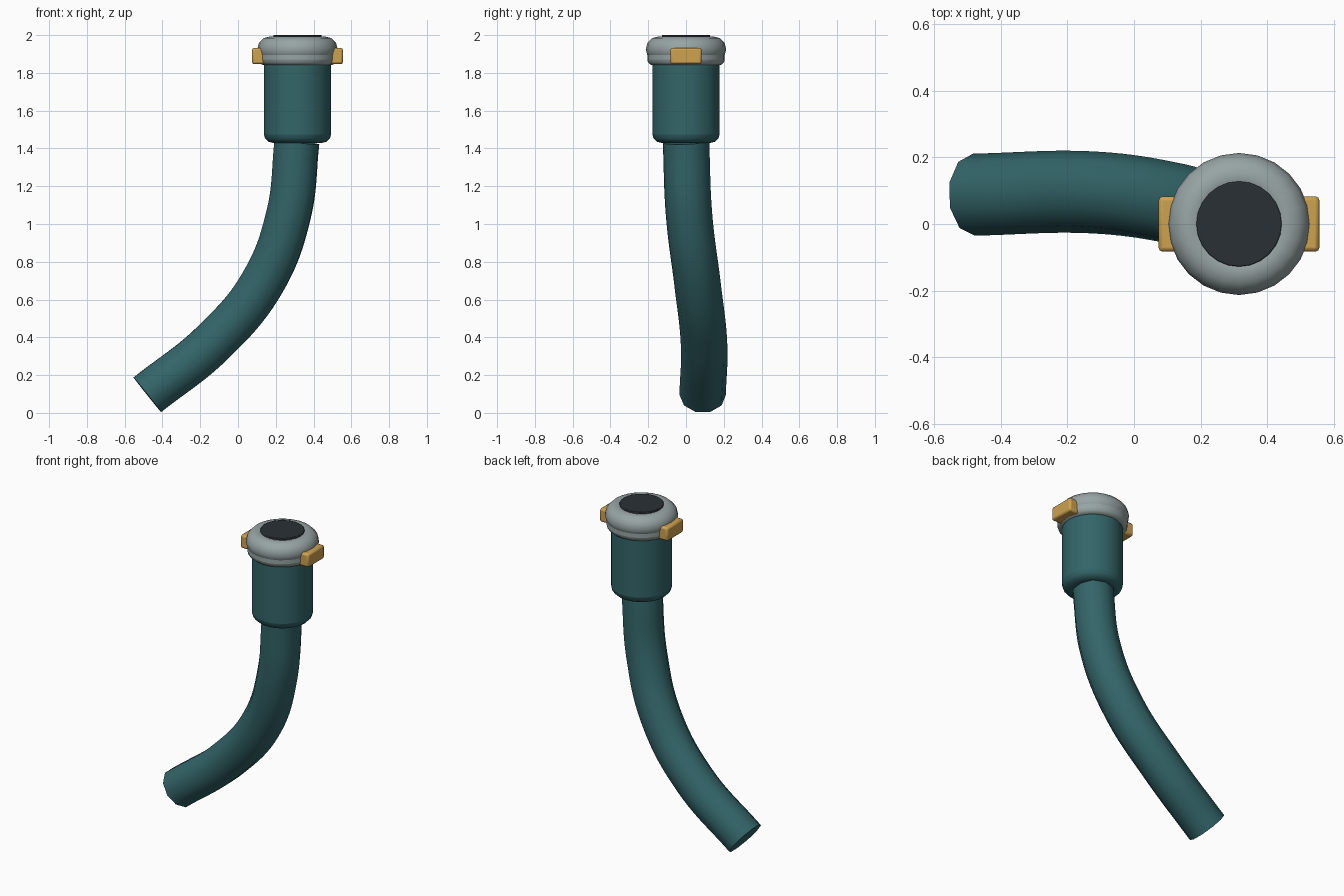
import bpy
from math import pi, cos, sin

if "Cube" in bpy.data.objects:
    bpy.data.objects.remove(bpy.data.objects["Cube"])

CX = 0.315  # axis of the head


def material(name, rgb):
    m = bpy.data.materials.new(name)
    m.diffuse_color = (*rgb, 1)
    m.use_nodes = True
    m.node_tree.nodes["Principled BSDF"].inputs["Base Color"].default_value = m.diffuse_color
    return m


TEAL = material("teal", (0.033, 0.13, 0.14))
GREY = material("grey", (0.31, 0.37, 0.37))
GOLD = material("gold", (0.62, 0.36, 0.08))
DARK = material("dark", (0.022, 0.03, 0.034))


def finish(name, mat, bevel=0, segments=3):
    o = bpy.context.object
    o.name = name
    o.data.materials.append(mat)
    if bevel:
        b = o.modifiers.new("bevel", "BEVEL")
        b.width, b.segments, b.limit_method = bevel, segments, "ANGLE"
        b.angle_limit = 0.8
    bpy.ops.object.shade_smooth_by_angle(angle=0.7)
    return o


def cylinder(name, mat, r, z0, z1, bevel):
    bpy.ops.mesh.primitive_cylinder_add(vertices=24, radius=r, depth=z1 - z0,
                                        location=(CX, 0, (z0 + z1) / 2))
    return finish(name, mat, bevel)


# Bent hose: ten-sided tube along a smooth path
path = [(-0.48, 0.088, 0.096), (-0.13, 0.095, 0.375), (0.13, 0.06, 0.69),
        (0.268, 0.016, 1.05), (0.312, 0, 1.435)]
curve = bpy.data.curves.new("hose", "CURVE")
curve.dimensions = "3D"
curve.bevel_depth, curve.bevel_resolution = 0.123, 3
curve.resolution_u = 10
curve.use_fill_caps = True
spline = curve.splines.new("BEZIER")
spline.bezier_points.add(len(path) - 1)
for p, co in zip(spline.bezier_points, path):
    p.co = co
    p.handle_left_type = p.handle_right_type = "AUTO"
hose = bpy.data.objects.new("hose", curve)
bpy.context.collection.objects.link(hose)
bpy.context.view_layer.objects.active = hose
hose.select_set(True)
bpy.ops.object.convert(target="MESH")
finish("hose", TEAL)

# Sleeve above the hose
cylinder("sleeve", TEAL, 0.178, 1.43, 1.88, 0.045)

# Head: bevelled base ring with a rounded rim above it
cylinder("head_base", GREY, 0.205, 1.84, 1.93, 0.03)
bpy.ops.mesh.primitive_torus_add(major_segments=24, minor_segments=12,
                                 major_radius=0.145, minor_radius=0.068,
                                 location=(CX, 0, 1.925))
finish("head_rim", GREY)

# Dark opening disc
cylinder("opening_disc", DARK, 0.128, 1.93, 2.0, 0.004)

# Side lugs
for side, s in (("left", -1), ("right", 1)):
    bpy.ops.mesh.primitive_cube_add(size=1, location=(CX + s * 0.191, 0, 1.889))
    bpy.context.object.scale = (0.1, 0.166, 0.086)
    bpy.ops.object.transform_apply(location=False, scale=True)
    finish("lug_" + side, GOLD, 0.012, 2)
